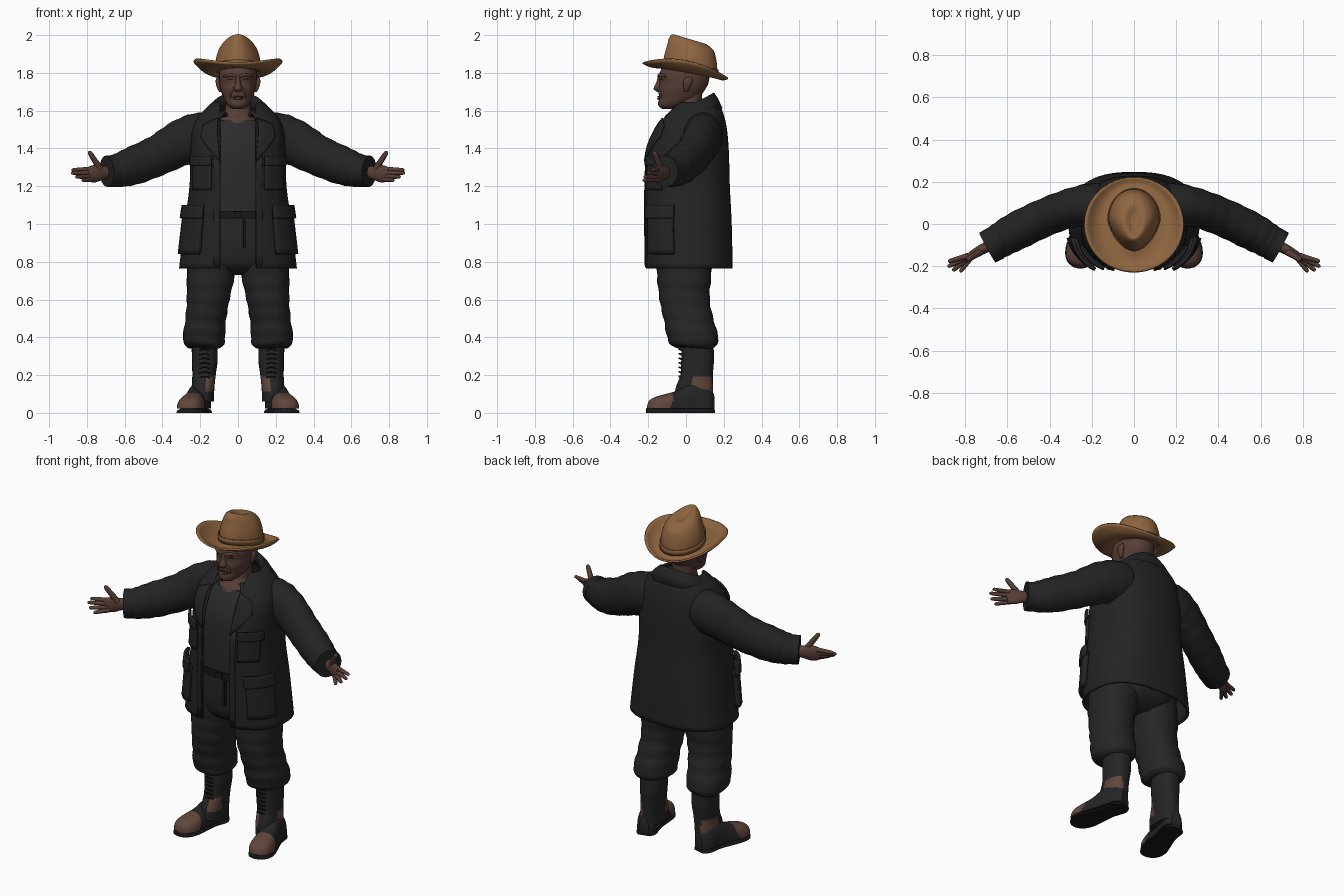
import bpy, bmesh, math
from math import sin, cos, pi
from mathutils import Vector

cube = bpy.data.objects.get("Cube")
if cube:
    bpy.data.objects.remove(cube, do_unlink=True)


def material(name, r, g, b):
    m = bpy.data.materials.new(name)
    m.use_nodes = True
    m.diffuse_color = (r, g, b, 1)
    bsdf = m.node_tree.nodes["Principled BSDF"]
    bsdf.inputs["Base Color"].default_value = (r, g, b, 1)
    bsdf.inputs["Roughness"].default_value = 0.8
    return m


COAT = material("coat_black", .017, .017, .017)
SHIRT = material("shirt_charcoal", .024, .024, .025)
PANTS = material("trouser_black", .019, .019, .019)
BOOT = material("boot_black", .018, .018, .018)
SOLE = material("sole_black", .009, .009, .009)
SKIN = material("skin_brown", .095, .047, .037)
DARK = material("eye_dark", .03, .016, .013)
FELT = material("hat_tan", .27, .13, .05)
BAND = material("band_tan", .21, .098, .037)
LEATHER = material("worn_leather", .12, .062, .045)


def finish(ob, mirror=False, thick=0, angle=45):
    ob.data.shade_smooth()
    ob.data.set_sharp_from_angle(angle=math.radians(angle))
    if thick:
        s = ob.modifiers.new("thickness", "SOLIDIFY")
        s.thickness, s.offset = thick, 0
    if mirror:
        m = ob.modifiers.new("mirror", "MIRROR")
        m.use_mirror_merge = False
    return ob


def grid(name, rows, mats, closed=True, caps=True, rule=None, **kw):
    """Skin rows of points into one surface."""
    bm = bmesh.new()
    vs = [[bm.verts.new(p) for p in row] for row in rows]
    n = len(vs[0])
    for a, b in zip(vs, vs[1:]):
        for i in range(n if closed else n - 1):
            j = (i + 1) % n
            bm.faces.new((a[i], a[j], b[j], b[i]))
    if closed and caps:
        bm.faces.new(vs[0])
        bm.faces.new(vs[-1])
    bmesh.ops.recalc_face_normals(bm, faces=bm.faces)
    if rule:
        for f in bm.faces:
            f.material_index = int(rule(f.calc_center_median()))
    me = bpy.data.meshes.new(name)
    bm.to_mesh(me)
    bm.free()
    for m in mats if isinstance(mats, list) else [mats]:
        me.materials.append(m)
    ob = bpy.data.objects.new(name, me)
    bpy.context.collection.objects.link(ob)
    return finish(ob, **kw)


def smooth_keys(keys, k=5):
    """Catmull-Rom interpolation of key tuples."""
    out = []
    for i in range(len(keys) - 1):
        p0, p1, p2, p3 = (keys[min(max(i + d, 0), len(keys) - 1)] for d in (-1, 0, 1, 2))
        for s in range(k):
            t = s / k
            out.append(tuple(b + .5 * t * (c - a + t * (2*a - 5*b + 4*c - d + t * (3*(b - c) + d - a)))
                             for a, b, c, d in zip(p0, p1, p2, p3)))
    return out + [tuple(keys[-1])]


def se(v, p):
    return math.copysign(abs(v) ** (2 / p), v)


def upright(name, keys, mats, p=2.3, n=32, k=5, wave=0, **kw):
    """Loft of level rings: (z, centre x, half width, front y, back y)."""
    rows = []
    for z, cx, rx, yf, yb in smooth_keys(keys, k):
        w = 1 + wave * sin(z * 75)
        rows.append([(cx + rx * w * se(sin(2*pi*i/n), p),
                      (yf + yb) / 2 - (yb - yf) / 2 * w * se(cos(2*pi*i/n), p),
                      z + wave * .25 * sin(4*pi*i/n)) for i in range(n)])
    return grid(name, rows, mats, **kw)


def tube(name, keys, mat, n=20, k=5, wave=0, **kw):
    """Loft along a path: (x, y, z, side radius, vertical radius)."""
    pts = smooth_keys(keys, k)
    rows = []
    for i, (x, y, z, a, b) in enumerate(pts):
        d = Vector(pts[min(i+1, len(pts)-1)][:3]) - Vector(pts[max(i-1, 0)][:3])
        u = d.cross(Vector((0, 0, 1))).normalized()
        v = u.cross(d).normalized()
        w = 1 + wave * sin(i * 1.7)
        rows.append([Vector((x, y, z)) + u * a * w * cos(2*pi*j/n) + v * b * w * sin(2*pi*j/n)
                     for j in range(n)])
    return grid(name, rows, mat, **kw)


# Coat body, open down the front: (z, half width, front y, back y)
P = 2.5
COAT_KEYS = smooth_keys([(.765, .305, -.21, .24), (1, .277, -.215, .235), (1.2, .25, -.215, .225),
                         (1.38, .245, -.205, .22), (1.5, .235, -.16, .21), (1.57, .2, -.11, .195),
                         (1.62, .15, -.07, .175), (1.64, .12, -.05, .15)], 6)


def coat_row(z):
    for a, b in zip(COAT_KEYS, COAT_KEYS[1:]):
        if z <= b[0]:
            f = max(0, (z - a[0]) / (b[0] - a[0]))
            return [q + (r - q) * f for q, r in zip(a, b)][1:]
    return COAT_KEYS[-1][1:]


def coat_pt(t, z, off=0):
    rx, yf, yb = coat_row(z)
    return ((rx + off) * se(sin(t), P), (yf + yb) / 2 - ((yb - yf) / 2 + off) * se(cos(t), P), z)


def angle_at(x, z):
    return math.asin(min(1, (x / coat_row(z)[0]) ** (P / 2)))


rows = []
for key in COAT_KEYS:
    t0 = angle_at(.095, key[0])
    rows.append([coat_pt(t0 + (2*pi - 2*t0) * i / 60, key[0]) for i in range(61)])
grid("coat_body", rows, COAT, closed=False, thick=.014)


def patch(name, corners, off, thick, mat=COAT):
    """Cloth panel that follows the coat; corners are (angle, z)."""
    (a, b, c, d), n = corners, 8
    rows = []
    for i in range(n + 1):
        row = []
        for j in range(n + 1):
            u, v = i / n, j / n
            t, z = ((1-u)*(1-v)*p + u*(1-v)*q + u*v*r + (1-u)*v*s for p, q, r, s in zip(a, b, c, d))
            row.append(coat_pt(t, z, off))
        rows.append(row)
    return grid(name, rows, mat, closed=False, thick=thick, mirror=True)


def panel(name, x0, x1, z0, z1, off, thick):
    pts = [(x0, z0), (x1, z0), (x1, z1), (x0, z1)]
    return patch(name, [(angle_at(x, z), z) for x, z in pts], off, thick)


panel("coat_placket", .093, .125, .77, 1.36, .008, .01)
panel("chest_pocket", .135, .225, 1.18, 1.33, .012, .018)
panel("chest_pocket_flap", .13, .23, 1.31, 1.36, .022, .014)
for nm, t0, t1, z0, z1, off, th in (("hip_pocket", .62, 1.33, .84, 1.06, .016, .03),
                                    ("hip_pocket_flap", .58, 1.37, 1.03, 1.1, .033, .016)):
    patch(nm, [(t0, z0), (t1, z0), (t1, z1), (t0, z1)], off, th)
patch("lapel", [(angle_at(x, z), z) for x, z in ((.09, 1.33), (.185, 1.46), (.17, 1.525), (.095, 1.56))],
      .014, .012)

# Turned-down collar
rows = []
for rx, rf, rb, z0, rise in ((.1, .12, .1, 1.55, .07), (.112, .135, .1, 1.575, .1),
                             (.125, .145, .108, 1.58, .11), (.155, .175, .125, 1.565, .095),
                             (.188, .2, .148, 1.535, .075)):
    row = []
    for i in range(41):
        t = .58 + (2*pi - 1.16) * i / 40
        f = (1 - cos(t)) / 2
        row.append((rx * sin(t), .04 - (rf + (rb - rf) * f) * cos(t), z0 + rise * f))
    rows.append(row)
grid("coat_collar", rows, COAT, closed=False, thick=.012, angle=60)

# Sleeves and cuffs
tube("sleeve", [(.12, .08, 1.48, .1, .1), (.2, .088, 1.465, .105, .125), (.3, .075, 1.43, .093, .122),
                (.42, .032, 1.365, .09, .108), (.55, -.03, 1.31, .09, .102), (.63, -.075, 1.285, .083, .09),
                (.685, -.107, 1.28, .077, .08)], COAT, n=28, k=6, wave=.018, mirror=True)
tube("cuff", [(.655, -.09, 1.281, .082, .084), (.695, -.112, 1.279, .08, .083)],
     COAT, n=28, k=2, mirror=True)

# Hands
tube("palm", [(.66, -.095, 1.275, .028, .032), (.71, -.115, 1.272, .025, .035),
              (.76, -.143, 1.266, .021, .046), (.795, -.16, 1.262, .013, .038)], SKIN, mirror=True)
for nm, base, tip in (("index_finger", (.785, -.15, 1.29), (.882, -.178, 1.286)),
                      ("middle_finger", (.79, -.157, 1.27), (.884, -.203, 1.27)),
                      ("ring_finger", (.785, -.16, 1.25), (.86, -.222, 1.25)),
                      ("little_finger", (.77, -.155, 1.235), (.825, -.228, 1.232)),
                      ("thumb", (.725, -.13, 1.285), (.79, -.17, 1.385))):
    fat = 1.3 if nm == "thumb" else 1
    b, t = Vector(base), Vector(tip)
    tube(nm, [(*b.lerp(t, s), r * fat, r * fat) for s, r in
              ((0, .014), (.45, .012), (.85, .01), (.96, .007), (1, .002))], SKIN, n=10, k=3, mirror=True)

# Shirt, belt and trousers
upright("shirt", [(1.03, 0, .215, -.172, .17), (1.2, 0, .21, -.178, .17), (1.38, 0, .205, -.172, .17),
                  (1.48, 0, .18, -.14, .16), (1.55, 0, .12, -.1, .14)], SHIRT, p=2.6)
upright("belt", [(1.03, 0, .221, -.184, .175), (1.07, 0, .221, -.184, .175)], SOLE, p=2.6, k=1)
upright("trouser_seat", [(.73, 0, .1, -.08, .08), (.78, 0, .2, -.15, .15), (.88, 0, .225, -.175, .18),
                         (1.04, 0, .218, -.175, .172)], PANTS, p=2.6)
upright("trouser_leg", [(.9, .13, .12, -.155, .14), (.75, .142, .128, -.155, .135),
                        (.6, .158, .113, -.14, .125), (.48, .173, .108, -.115, .15),
                        (.4, .18, .112, -.1, .172), (.365, .178, .105, -.085, .165),
                        (.345, .18, .085, -.05, .145)], PANTS, k=7, wave=.018, mirror=True)
for nm, x, z, w, h in (("belt_buckle", 0, 1.05, .022, .016), ("belt_strap", .035, .95, .008, .075)):
    upright(nm, [(z - h, x, w, -.193, -.165), (z + h, x, w, -.193, -.165)], SOLE, p=8, k=1, n=16)

# Boots
upright("boot_shaft", [(.38, .178, .068, -.025, .145), (.28, .176, .068, -.025, .148),
                       (.2, .18, .062, -.03, .142), (.13, .185, .06, -.055, .143),
                       (.06, .187, .06, -.06, .143)], [BOOT, LEATHER], k=9, n=40, mirror=True,
        rule=lambda c: .115 < c.z < .195 and ((c.y > .03 and c.x > .2) or (c.y < .02 and c.x < .172)))
HEEL, AHEAD, SIDE = Vector((.186, .145, 0)), Vector((.235, -.972, 0)), Vector((.972, .235, 0))


def foot(name, keys, mats, z0, **kw):
    """Half-round sections along the foot: (distance, half width, height)."""
    rows = [[HEEL + AHEAD * s + SIDE * w * se(cos(pi*j/16), 2.6) + Vector((0, 0, z0 + h * se(sin(pi*j/16), 2.4)))
             for j in range(17)] for s, w, h in smooth_keys(keys, 6)]
    return grid(name, rows, mats, mirror=True, **kw)


foot("boot_foot", [(0, .03, .08), (.04, .055, .12), (.12, .057, .135), (.2, .062, .095), (.26, .07, .078),
                   (.31, .066, .064), (.345, .045, .045), (.36, .012, .012)], [BOOT, LEATHER], .022,
     rule=lambda c: (c - HEEL).dot(AHEAD) > .235 + .6 * max(0, .06 - c.z))
foot("boot_sole", [(0, .035, .026), (.04, .059, .026), (.12, .054, .026), (.2, .065, .026), (.27, .074, .026),
                   (.32, .066, .026), (.35, .044, .026), (.364, .014, .026)], SOLE, 0)
for i in range(9):
    z = .14 + i * .024
    tube("boot_lace", [(.15, -.022, z, .005, .005), (.178, -.036, z + .006, .005, .005),
                       (.205, -.022, z, .005, .005)], SOLE, n=6, k=2, mirror=True)

# Neck and head
upright("neck", [(1.52, 0, .115, -.115, .13), (1.555, 0, .1, -.1, .125), (1.58, 0, .082, -.075, .11),
                 (1.61, 0, .068, -.058, .085), (1.7, 0, .066, -.04, .085)], SKIN)
for r, z in ((.097, 1.555), (.088, 1.575)):
    bpy.ops.mesh.primitive_torus_add(major_radius=r, minor_radius=.008, major_segments=32, minor_segments=8,
                                     location=(0, .005, z), rotation=(.2, 0, 0))
    bpy.context.object.name = "neck_fold"
    bpy.context.object.data.materials.append(SKIN)
    finish(bpy.context.object)
upright("head", [(1.61, 0, .03, -.128, -.05), (1.625, 0, .052, -.145, -.01), (1.645, 0, .066, -.147, .03),
                 (1.67, 0, .078, -.143, .07), (1.71, 0, .092, -.146, .1), (1.745, 0, .098, -.14, .118),
                 (1.79, 0, .1, -.143, .125), (1.86, 0, .095, -.11, .12)], SKIN, p=2.2)
upright("nose", [(1.785, 0, .011, -.148, -.11), (1.75, 0, .014, -.157, -.11), (1.72, 0, .022, -.171, -.11),
                 (1.708, 0, .021, -.166, -.11), (1.7, 0, .012, -.152, -.11)], SKIN, n=16, k=3)
tube("brow", [(.008, -.143, 1.781, .009, .007), (.04, -.138, 1.789, .01, .009),
              (.075, -.106, 1.781, .007, .006)], SKIN, n=10, k=3, mirror=True)
tube("eye", [(.022, -.137, 1.766, .003, .003), (.04, -.131, 1.767, .006, .006),
             (.058, -.119, 1.764, .003, .003)], DARK, n=10, k=3, mirror=True)
tube("cheek_fold", [(.022, -.146, 1.72, .005, .006), (.037, -.139, 1.697, .006, .007),
                    (.041, -.132, 1.665, .004, .004)], SKIN, n=10, k=3, mirror=True)
tube("mouth", [(-.03, -.138, 1.671, .003, .002), (0, -.146, 1.675, .005, .003),
               (.03, -.138, 1.671, .003, .002)], DARK, n=10, k=4)
tube("lower_lip", [(-.024, -.138, 1.664, .004, .004), (0, -.147, 1.665, .006, .006),
                   (.024, -.138, 1.664, .004, .004)], SKIN, n=10, k=4)
upright("ear", [(1.7, .094, .006, -.01, .01), (1.72, .1, .011, -.014, .02), (1.755, .106, .013, -.014, .035),
                (1.775, .104, .009, -.005, .03)], SKIN, n=16, k=3, mirror=True)

# Hat


def felt_ring(rx, yf, yb, height, n=48):
    ring = []
    for i in range(n):
        a = 2 * pi * i / n
        y = (yf + yb) / 2 - (yb - yf) / 2 * cos(a)
        taper = 1 - .22 * max(0, cos(a)) if rx < .13 else 1
        ring.append((rx * taper * sin(a), y, height(a, y)))
    return ring


crown = [(1.81, .122, -.125, .165, .18), (1.87, .118, -.115, .165, .2), (1.92, .106, -.1, .158, .25),
         (1.958, .086, -.09, .147, .28), (1.98, .062, -.075, .12, .3), (1.984, .042, -.06, .09, .3),
         (1.97, .015, -.03, .05, .3)]
grid("hat_crown", [felt_ring(rx, yf, yb, lambda a, y: z - s * y)
                   for z, rx, yf, yb, s in smooth_keys(crown, 4)], FELT)
grid("hat_band", [felt_ring(.124, -.127, .168, lambda a, y: z - .18 * y) for z in (1.815, 1.848)],
     BAND, caps=False, thick=.006)
rows = []
for i in range(9):
    t = i / 8
    rows.append(felt_ring(.115 + .118 * t, -.12 - .108 * t, .155 + .067 * t,
                          lambda a, y: 1.812 - .18 * y - .012 * sin(pi * t) + .052 * t * t * sin(a) ** 2))
grid("hat_brim", rows, FELT, caps=False, thick=.01, angle=60)
